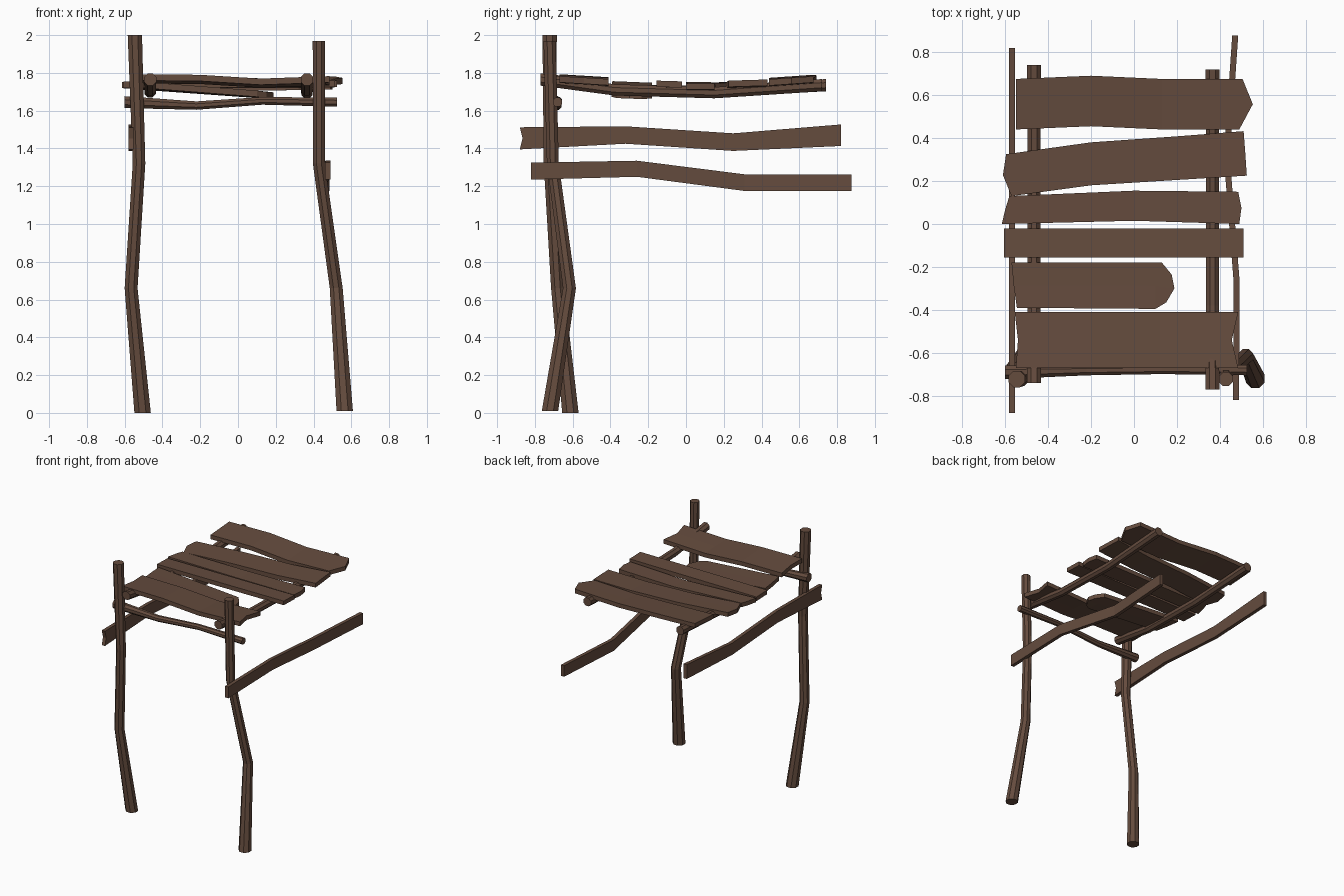
import bpy, bmesh, math
from mathutils import Vector

wood = bpy.data.materials.new("weathered brown wood")
wood.diffuse_color = (0.13, 0.072, 0.048, 1)


def finish(name, bm):
    bmesh.ops.recalc_face_normals(bm, faces=bm.faces)
    me = bpy.data.meshes.new(name)
    bm.to_mesh(me)
    bm.free()
    me.materials.append(wood)
    ob = bpy.data.objects.new(name, me)
    bpy.context.collection.objects.link(ob)
    return ob


def log(name, path, side, up, sides=8):
    """Bent log: path points (x, y, z, radius), rings lie in the side/up plane."""
    bm = bmesh.new()
    side, up = Vector(side), Vector(up)
    rings = []
    for x, y, z, r in path:
        ring = []
        for i in range(sides):
            a = 2 * math.pi * (i + 0.5) / sides
            ring.append(bm.verts.new(Vector((x, y, z)) + r * (math.cos(a) * side + math.sin(a) * up)))
        rings.append(ring)
    for a, b in zip(rings, rings[1:]):
        for i in range(sides):
            j = (i + 1) % sides
            bm.faces.new((a[i], a[j], b[j], b[i]))
    bm.faces.new(rings[0])
    bm.faces.new(rings[-1])
    return finish(name, bm)


def slab(name, rows, offset):
    """Bent board: rows of points across its width, thickened along offset."""
    bm = bmesh.new()
    top = [[bm.verts.new(p) for p in row] for row in rows]
    low = [[bm.verts.new(Vector(p) + Vector(offset)) for p in row] for row in rows]
    n, m = len(rows), len(rows[0])
    for g in (top, low):
        for i in range(n - 1):
            for j in range(m - 1):
                bm.faces.new((g[i][j], g[i + 1][j], g[i + 1][j + 1], g[i][j + 1]))
    for i in range(n - 1):
        for j in (0, m - 1):
            bm.faces.new((top[i][j], top[i + 1][j], low[i + 1][j], low[i][j]))
    for i in (0, n - 1):
        for j in range(m - 1):
            bm.faces.new((top[i][j], top[i][j + 1], low[i][j + 1], low[i][j]))
    return finish(name, bm)


def plank(name, stations, slope=0.0, thick=0.033):
    """Deck plank: stations (x front, x middle, x back, y front, y back, z top)."""
    rows = []
    for xf, xm, xb, y0, y1, z in stations:
        h = (y1 - y0) / 2 * slope
        rows.append([(xf, y0, z - h), (xm, (y0 + y1) / 2, z), (xb, y1, z + h)])
    slab(name, rows, (0, 0, -thick))


def rail(name, stations, thick=0.028):
    """Side board: stations (y edge, y middle, x, z low, z high)."""
    rows = [[(x, ye, z0), (x, ym, (z0 + z1) / 2), (x, ye, z1)] for ye, ym, x, z0, z1 in stations]
    slab(name, rows, (thick, 0, 0))


X, Y, Z = (1, 0, 0), (0, 1, 0), (0, 0, 1)

# Crooked front posts
log("left_post", [(-0.505, -0.612, 0, 0.047), (-0.566, -0.68, 0.66, 0.037),
                  (-0.524, -0.72, 1.32, 0.036), (-0.546, -0.722, 2.0, 0.041)], X, Y)
log("right_post", [(0.565, -0.72, 0.01, 0.047), (0.52, -0.617, 0.66, 0.037),
                   (0.428, -0.705, 1.32, 0.034), (0.428, -0.722, 1.97, 0.035)], X, Y)

# Sagging deck beams and front crossbar
log("left_beam", [(-0.465, -0.74, 1.765, 0.035), (-0.465, -0.38, 1.71, 0.032),
                  (-0.465, 0.15, 1.70, 0.032), (-0.465, 0.74, 1.735, 0.035)], X, Z)
log("right_beam", [(0.365, -0.77, 1.765, 0.035), (0.365, -0.38, 1.71, 0.032),
                   (0.365, 0.15, 1.695, 0.032), (0.365, 0.72, 1.735, 0.035)], X, Z)
log("crossbar", [(-0.60, -0.69, 1.645, 0.034), (-0.22, -0.682, 1.627, 0.024),
                 (0.13, -0.678, 1.652, 0.022), (0.525, -0.68, 1.645, 0.026)], Y, Z)

# Deck planks, front to back
plank("deck_plank_1", [(-0.55, -0.54, -0.555, -0.67, -0.41, 1.785), (-0.2, -0.2, -0.2, -0.67, -0.41, 1.782),
                       (0.12, 0.12, 0.12, -0.67, -0.41, 1.762), (0.485, 0.455, 0.485, -0.67, -0.41, 1.775)], -0.06)
plank("broken_plank", [(-0.545, -0.56, -0.57, -0.39, -0.18, 1.752), (0.10, 0.10, 0.13, -0.395, -0.18, 1.702),
                       (0.15, 0.188, 0.175, -0.365, -0.235, 1.697)], -0.04)
plank("deck_plank_3", [(-0.605, -0.605, -0.605, -0.155, -0.02, 1.752), (0.51, 0.51, 0.51, -0.155, -0.02, 1.757)], -0.03)
plank("deck_plank_4", [(-0.615, -0.60, -0.58, 0.0, 0.13, 1.752), (0, 0, 0, 0.015, 0.155, 1.737),
                       (0.49, 0.5, 0.485, 0.0, 0.15, 1.745)])
plank("deck_plank_5", [(-0.57, -0.61, -0.595, 0.13, 0.325, 1.752), (-0.2, -0.2, -0.2, 0.18, 0.38, 1.748),
                       (0.2, 0.2, 0.2, 0.205, 0.408, 1.747), (0.525, 0.518, 0.51, 0.225, 0.432, 1.762)], 0.03)
plank("deck_plank_6", [(-0.55, -0.55, -0.55, 0.44, 0.675, 1.782), (-0.2, -0.2, -0.2, 0.455, 0.69, 1.779),
                       (0.13, 0.13, 0.13, 0.44, 0.675, 1.762), (0.49, 0.553, 0.505, 0.44, 0.675, 1.774)], 0.07)

# Bent side rails
rail("left_rail", [(-0.88, -0.865, -0.581, 1.395, 1.512), (-0.32, -0.32, -0.581, 1.425, 1.517),
                   (0.25, 0.25, -0.581, 1.387, 1.48), (0.82, 0.82, -0.581, 1.413, 1.527)])
rail("right_rail", [(-0.82, -0.82, 0.461, 1.235, 1.325), (-0.26, -0.26, 0.463, 1.25, 1.335),
                    (0.31, 0.31, 0.418, 1.175, 1.263), (0.877, 0.877, 0.457, 1.175, 1.263)])
